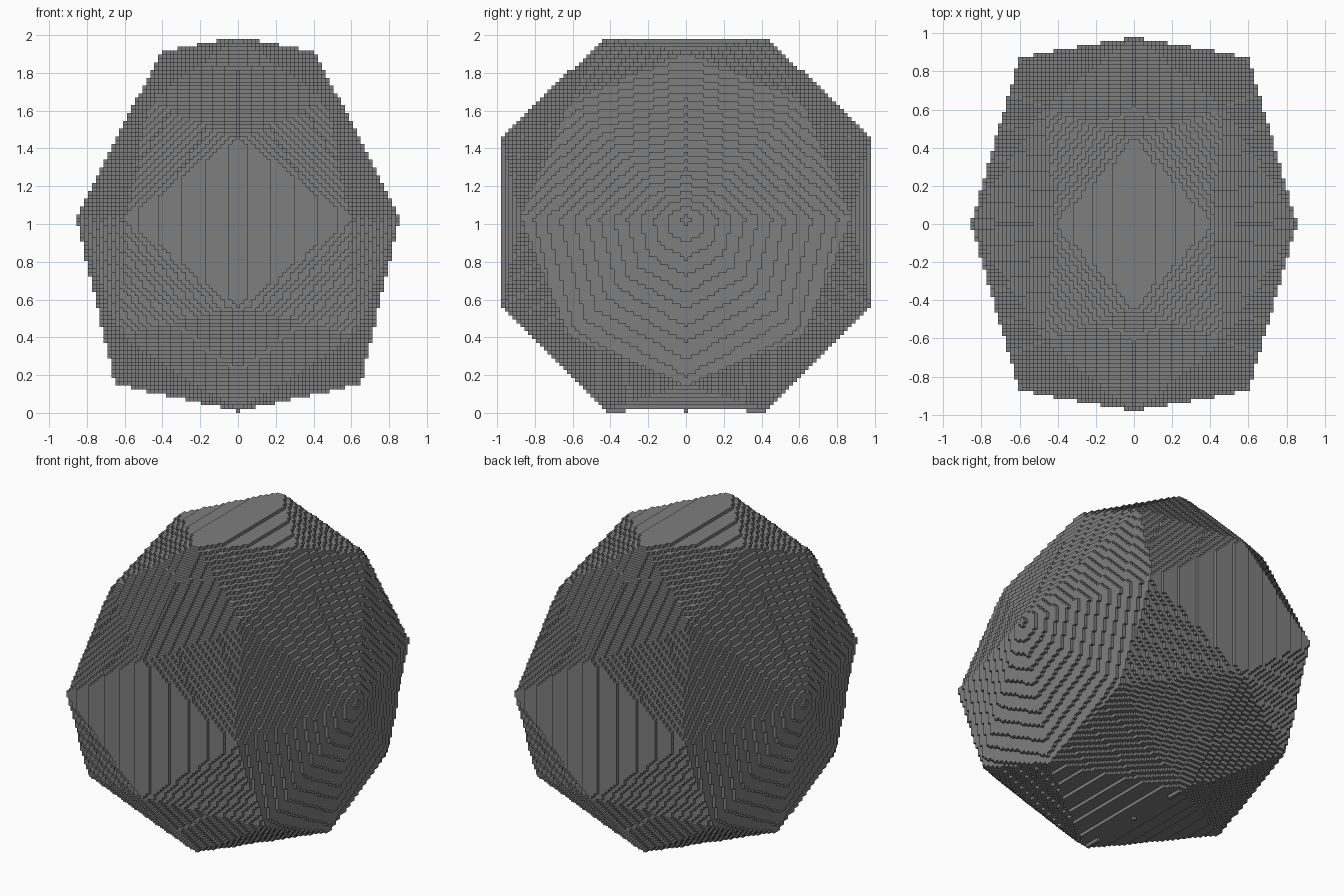
import bpy
import bmesh
from math import cos, sin, radians

cube = bpy.data.objects.get("Cube")
if cube:
    bpy.data.objects.remove(cube, do_unlink=True)

# Grey stone colour
stone = bpy.data.materials.new("stone_grey")
stone.use_nodes = True
grey = (0.21, 0.21, 0.21, 1)
stone.diffuse_color = grey
stone.node_tree.nodes["Principled BSDF"].inputs["Base Color"].default_value = grey

bm = bmesh.new()

# Middle belt: an octagon with flat top, bottom, front and back
for y, z in ((0.43, 1.99), (0.98, 1.45), (0.98, 0.57), (0.43, 0.01)):
    for side in (-1, 1):
        bm.verts.new((0, side * y, z))

# Side rings (offset half a step from the belt, tilted inward at the top) and side tips
ring_x = {-90: 0.65, -45: 0.63, 0: 0.6, 45: 0.47, 90: 0.41}
for side in (-1, 1):
    bm.verts.new((side * 0.855, 0, 1.03))
    for angle, x in ring_x.items():
        a = radians(angle)
        y, z = 0.875 * cos(a), 1.03 + 0.88 * sin(a)
        for y_side in ((1,) if abs(angle) == 90 else (-1, 1)):
            bm.verts.new((side * x, y_side * y, z))

bmesh.ops.convex_hull(bm, input=bm.verts[:])
bmesh.ops.recalc_face_normals(bm, faces=bm.faces[:])

mesh = bpy.data.meshes.new("blocky_boulder")
bm.to_mesh(mesh)
bm.free()
mesh.materials.append(stone)
boulder = bpy.data.objects.new("blocky_boulder", mesh)
bpy.context.collection.objects.link(boulder)

# Turn the faceted solid into small stepped blocks
blocks = boulder.modifiers.new("blocks", 'REMESH')
blocks.mode = 'BLOCKS'
blocks.octree_depth = 7
blocks.scale = 0.75
blocks.use_remove_disconnected = False
